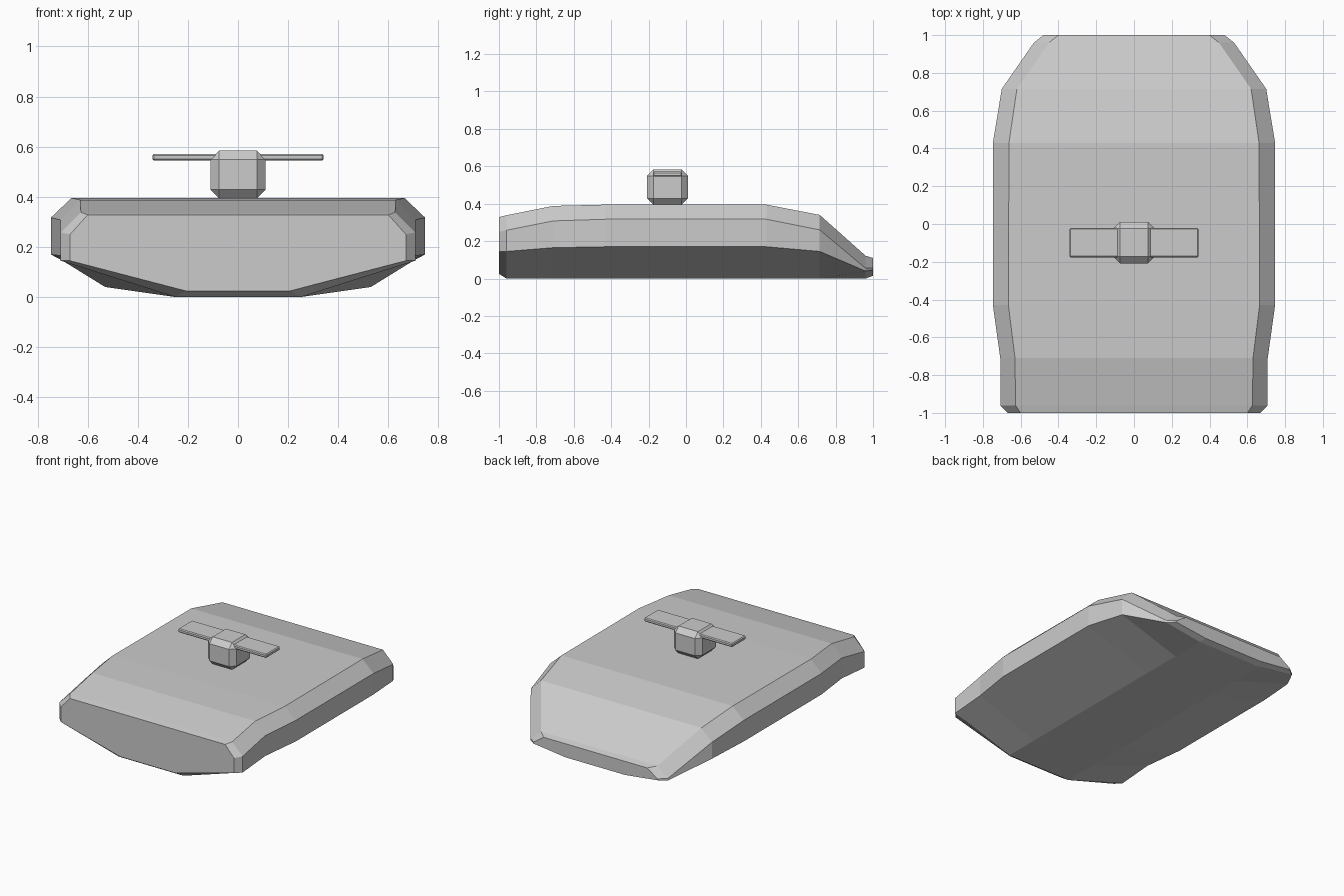
import bpy, bmesh

if "Cube" in bpy.data.objects:
    bpy.data.objects.remove(bpy.data.objects["Cube"])

def finish(name, bm):
    bmesh.ops.recalc_face_normals(bm, faces=bm.faces)
    mesh = bpy.data.meshes.new(name)
    bm.to_mesh(mesh)
    bm.free()
    obj = bpy.data.objects.new(name, mesh)
    bpy.context.collection.objects.link(obj)
    return obj

def chamfered_box(name, center, size, chamfer):
    bm = bmesh.new()
    bmesh.ops.create_cube(bm, size=1)
    for v in bm.verts:
        v.co = [c + p * s for c, p, s in zip(center, v.co, size)]
    bmesh.ops.bevel(bm, geom=bm.edges[:], offset=chamfer, segments=1,
                    affect='EDGES', profile=0.5)
    return finish(name, bm)

# Hull: eight-sided cross-sections lofted from front to back
# y, bottom half width, bottom z, side half width, lower z, upper z, top half width, top z
sections = [
    (-1.00, 0.21, 0.025, 0.67, 0.145, 0.25, 0.60, 0.328),
    (-0.96, 0.25, 0.0, 0.708, 0.145, 0.258, 0.627, 0.338),
    (-0.71, 0.25, 0.0, 0.708, 0.165, 0.308, 0.63, 0.388),
    (-0.43, 0.25, 0.0, 0.747, 0.17, 0.317, 0.665, 0.395),
    (0.43, 0.25, 0.0, 0.747, 0.17, 0.317, 0.662, 0.395),
    (0.715, 0.25, 0.0, 0.70, 0.145, 0.26, 0.62, 0.34),
    (0.96, 0.25, 0.0, 0.53, 0.04, 0.055, 0.45, 0.122),
    (1.00, 0.23, 0.015, 0.48, 0.045, 0.055, 0.40, 0.11),
]
bm = bmesh.new()
rings = []
for y, xb, zb, xs, zl, zu, xt, zt in sections:
    half = [(xb, zb), (xs, zl), (xs, zu), (xt, zt)]
    outline = half + [(-x, z) for x, z in reversed(half)]
    rings.append([bm.verts.new((x, y, z)) for x, z in outline])
for a, b in zip(rings, rings[1:]):
    for i in range(8):
        j = (i + 1) % 8
        bm.faces.new((a[i], a[j], b[j], b[i]))
bm.faces.new(rings[0])
bm.faces.new(rings[-1])
finish("hull", bm)

# Turret block and the flat crossbar through it
chamfered_box("turret", (0, -0.099, 0.489), (0.22, 0.218, 0.19), 0.035)
chamfered_box("crossbar", (0, -0.099, 0.558), (0.684, 0.155, 0.026), 0.006)
